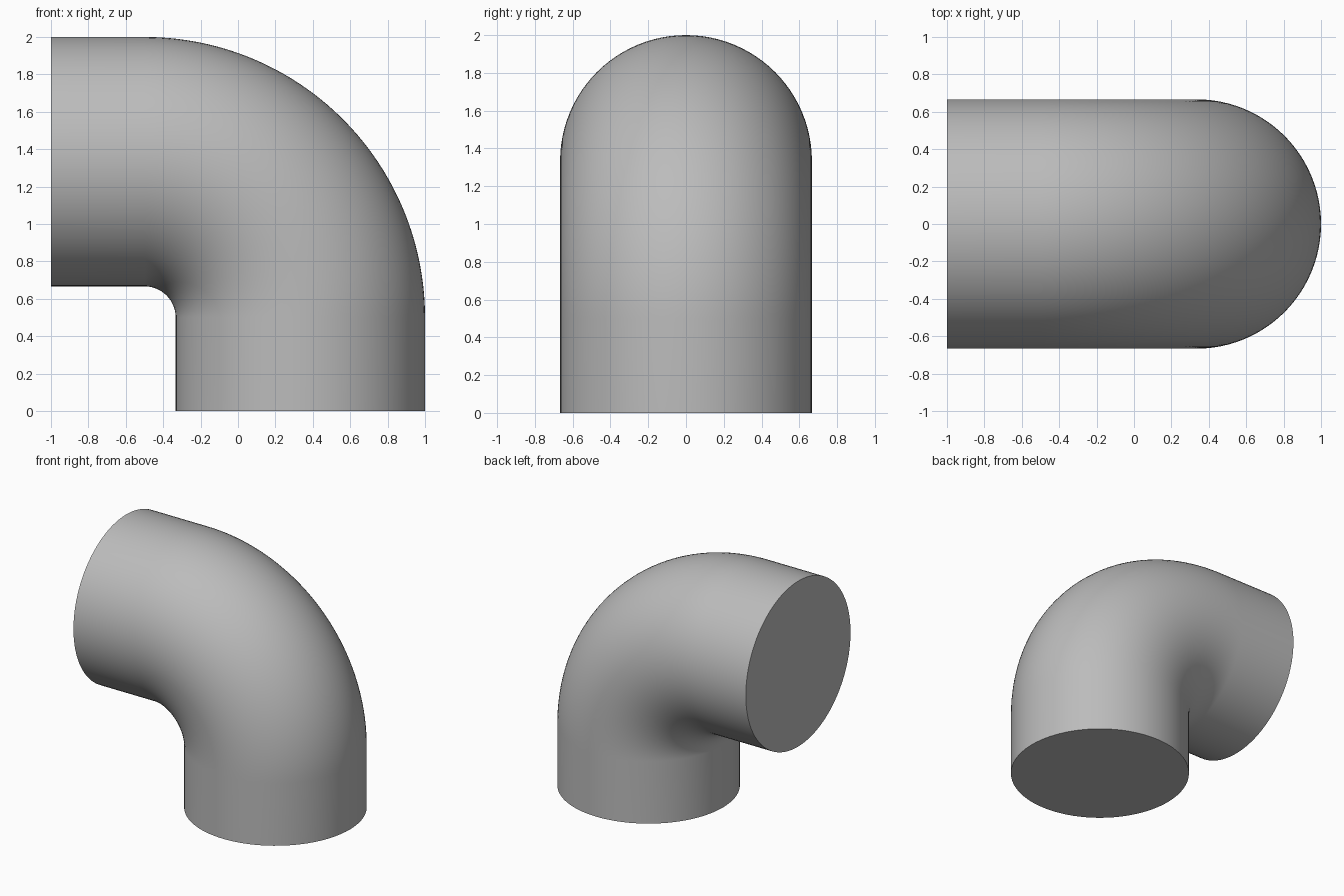
import bpy
import bmesh
from math import sin, cos, pi, radians
from mathutils import Vector

if "Cube" in bpy.data.objects:
    bpy.data.objects.remove(bpy.data.objects["Cube"], do_unlink=True)

PIPE_R = 2 / 3      # pipe radius
BEND_R = 5 / 6      # centreline radius of the bend
CENTRE = Vector((-0.5, 0, 0.5))
SIDES, STEPS = 96, 40

grey = bpy.data.materials.new("plain_grey")
grey.use_nodes = True
colour = (0.5, 0.5, 0.5, 1)
grey.diffuse_color = colour
grey.node_tree.nodes["Principled BSDF"].inputs["Base Color"].default_value = colour


def add_ring(bm, origin, outward):
    """Circle of vertices spanned by the outward direction and y."""
    side = Vector((0, 1, 0))
    angles = [2 * pi * i / SIDES for i in range(SIDES)]
    return [bm.verts.new(origin + PIPE_R * (outward * cos(a) + side * sin(a)))
            for a in angles]


# Centreline: straight foot, quarter bend, straight outlet
stations = [(Vector((CENTRE.x + BEND_R, 0, 0)), Vector((1, 0, 0)))]
for i in range(STEPS + 1):
    t = pi / 2 * i / STEPS
    outward = Vector((cos(t), 0, sin(t)))
    stations.append((CENTRE + BEND_R * outward, outward))
stations.append((Vector((-1, 0, CENTRE.z + BEND_R)), Vector((0, 0, 1))))

# Skin the rings and close both ends
bm = bmesh.new()
rings = [add_ring(bm, *station) for station in stations]
for low, high in zip(rings, rings[1:]):
    for i in range(SIDES):
        j = (i + 1) % SIDES
        bm.faces.new((low[i], low[j], high[j], high[i]))
bm.faces.new(rings[0])
bm.faces.new(rings[-1])
bmesh.ops.recalc_face_normals(bm, faces=bm.faces)

mesh = bpy.data.meshes.new("pipe_elbow")
bm.to_mesh(mesh)
bm.free()
mesh.materials.append(grey)
elbow = bpy.data.objects.new("pipe_elbow", mesh)
bpy.context.collection.objects.link(elbow)

# Smooth pipe wall with crisp end rims
bpy.ops.object.select_all(action="DESELECT")
elbow.select_set(True)
bpy.context.view_layer.objects.active = elbow
bpy.ops.object.shade_smooth_by_angle(angle=radians(40))
